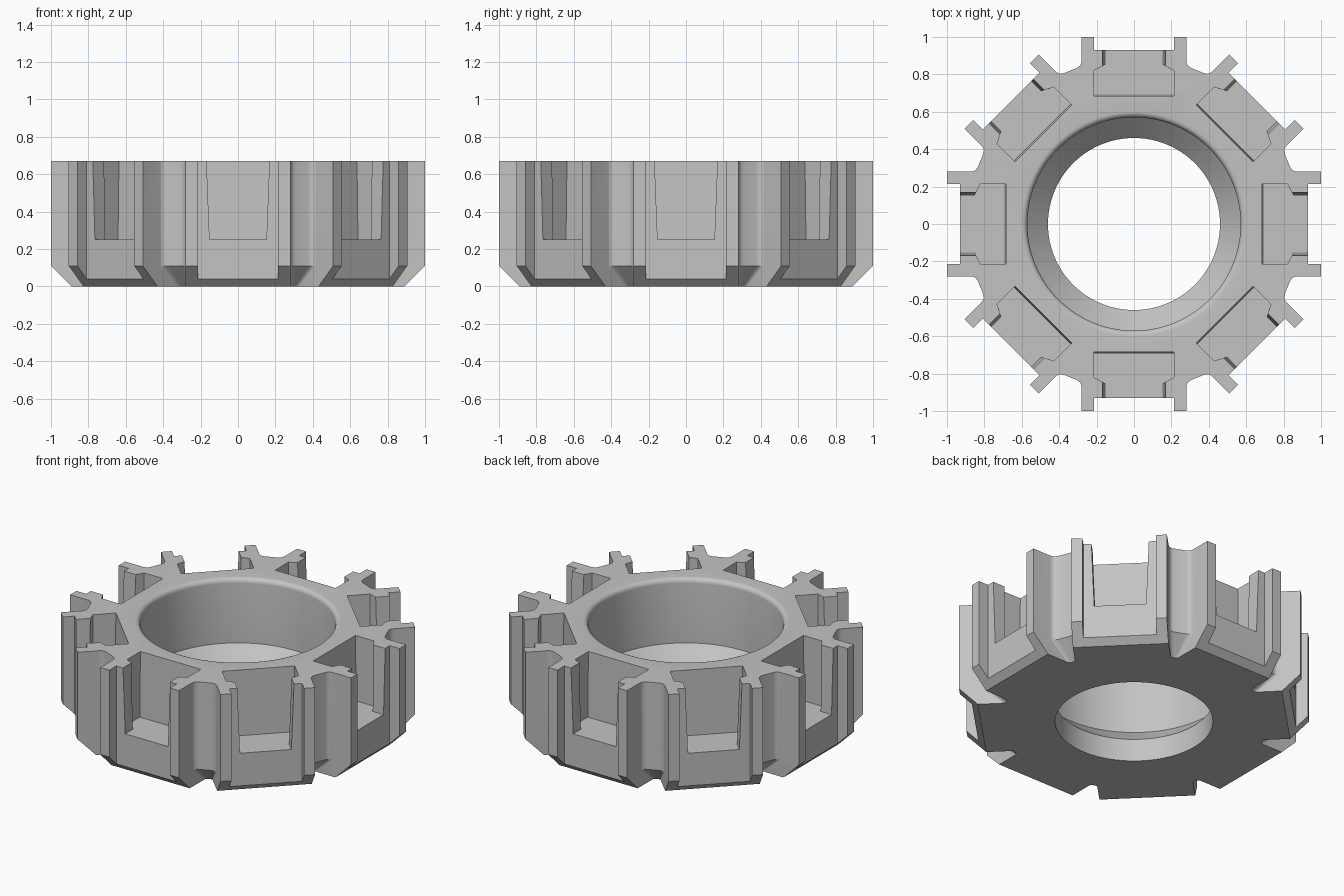
import bpy, bmesh, math
from mathutils import Vector, Matrix

default = bpy.data.objects.get("Cube")
if default:
    bpy.data.objects.remove(default, do_unlink=True)

HEIGHT = 0.67
SECTORS = 8
HALF = math.pi / SECTORS
FIN_SIDE = 0.28      # outer side of each fin, measured from the sector centre line

grey = bpy.data.materials.new("plain grey")
grey.use_nodes = True
grey.diffuse_color = (0.55, 0.55, 0.55, 1)
grey.node_tree.nodes["Principled BSDF"].inputs["Base Color"].default_value = grey.diffuse_color


def add_loft(bm, rings, angle=0.0):
    """Closed solid through rings of 3D points, turned about z."""
    turn = Matrix.Rotation(angle, 3, 'Z')
    loops = [[bm.verts.new(turn @ Vector(p)) for p in ring] for ring in rings]
    n = len(loops[0])
    for low, high in zip(loops, loops[1:]):
        for i in range(n):
            j = (i + 1) % n
            bm.faces.new((low[i], low[j], high[j], high[i]))
    bm.faces.new(loops[0][::-1])
    bm.faces.new(loops[-1])


def make_object(name, bm):
    bmesh.ops.recalc_face_normals(bm, faces=bm.faces)
    mesh = bpy.data.meshes.new(name)
    bm.to_mesh(mesh)
    bm.free()
    mesh.materials.append(grey)
    ob = bpy.data.objects.new(name, mesh)
    bpy.context.collection.objects.link(ob)
    return ob


def radial_cutter(name, rings, offset=0.0):
    bm = bmesh.new()
    for k in range(SECTORS):
        add_loft(bm, rings, offset + k * 2 * HALF)
    return make_object(name, bm)


def mirrored(points, z):
    """Half outline (radius, side) mirrored across the centre line."""
    return [(r, u, z) for r, u in points] + [(r, -u, z) for r, u in reversed(points)]


# Octagonal body with a chamfered foot
def octagon(apothem, z):
    rad = apothem / math.cos(HALF)
    return [(rad * math.cos(HALF * (2 * k + 1)), rad * math.sin(HALF * (2 * k + 1)), z)
            for k in range(SECTORS)]


bm = bmesh.new()
add_loft(bm, [octagon(0.89, 0), octagon(1.0, 0.11), octagon(1.0, HEIGHT)])
body = make_object("castellated_ring", bm)


# Corner grooves between fins: rounded floor, ramping inward at the foot
def groove_ring(depth, z):
    def wall(d):
        return (d * math.sin(HALF) - FIN_SIDE) / math.cos(HALF)
    w = wall(depth)
    t = min(0.03, w * 0.9)
    corner = Vector((depth, w))
    start = Vector((depth, w - t))
    end = corner + Vector((math.cos(HALF), math.sin(HALF))) * t
    pts = [(1.25, wall(1.25))]
    for i in range(6):
        s = 1 - i / 5
        pts.append(tuple(start * (1 - s) ** 2 + corner * 2 * s * (1 - s) + end * s ** 2))
    return mirrored(pts, z)


grooves = radial_cutter("groove_cutter", [groove_ring(0.77, -0.01), groove_ring(0.888, 0.108),
                                          groove_ring(0.888, 0.8)], HALF)

# Shallow recess between the two fins of each side
recess_plan = [(0.93, 0.215), (1.2, 0.215)]
recesses = radial_cutter("recess_cutter", [mirrored(recess_plan, z) for z in (-0.1, 0.8)])

# Pocket with a drafted neck opening through each recess
pocket_floor = [(0.692, 0.215), (0.82, 0.215), (0.853, 0.152), (1.1, 0.152)]
pocket_rim = [(0.685, 0.215), (0.82, 0.215), (0.845, 0.168), (1.1, 0.168)]
pockets = radial_cutter("pocket_cutter", [mirrored(pocket_floor, 0.25),
                                          mirrored(pocket_rim, HEIGHT),
                                          mirrored(pocket_rim, 0.8)])

# Stepped bore with a conical seat and a rounded upper lip
lip = 0.03
profile = [(0.46, -0.1), (0.46, 0.145), (0.57, 0.255)]
for i in range(7):
    a = i * math.pi / 12
    profile.append((0.57 + lip * (1 - math.cos(a)), HEIGHT - lip + lip * math.sin(a)))
profile.append((0.60, 0.8))
SEG = 96
bm = bmesh.new()
add_loft(bm, [[(r * math.cos(math.tau * i / SEG), r * math.sin(math.tau * i / SEG), z)
               for i in range(SEG)] for r, z in profile])
bore = make_object("bore_cutter", bm)

# Cut everything out of the body
bpy.ops.object.select_all(action='DESELECT')
bpy.context.view_layer.objects.active = body
body.select_set(True)
for cutter in (grooves, recesses, pockets, bore):
    cutter.hide_render = True
    mod = body.modifiers.new(cutter.name, 'BOOLEAN')
    mod.operation = 'DIFFERENCE'
    mod.solver = 'EXACT'
    mod.object = cutter
    bpy.ops.object.modifier_apply(modifier=mod.name)
    bpy.data.objects.remove(cutter, do_unlink=True)

bpy.ops.object.shade_smooth_by_angle(angle=math.radians(20))
